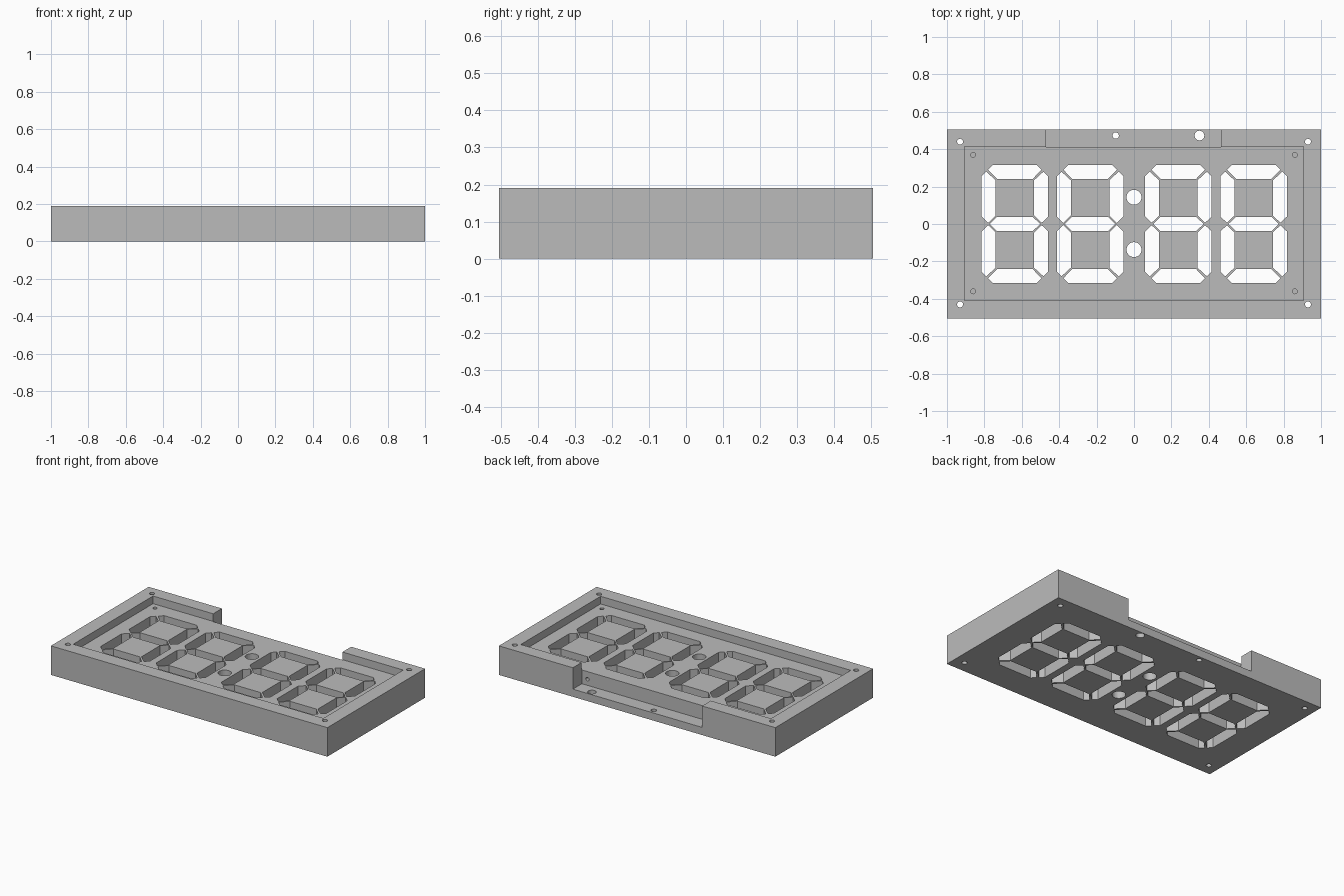
import bpy
import bmesh
import math
from mathutils import Matrix

cube = bpy.data.objects.get("Cube")
if cube:
    bpy.data.objects.remove(cube, do_unlink=True)

WIDTH, DEPTH, HEIGHT = 2.0, 1.01, 0.19
FLOOR, SHELF = 0.14, 0.05

grey = bpy.data.materials.new("plain grey")
grey.use_nodes = True
grey.diffuse_color = (0.5, 0.5, 0.5, 1)
grey.node_tree.nodes["Principled BSDF"].inputs["Base Color"].default_value = (0.5, 0.5, 0.5, 1)


def prism(bm, points, z0, z1):
    """Extrude a flat outline between two heights."""
    face = bm.faces.new([bm.verts.new((x, y, z0)) for x, y in points])
    bm.normal_update()
    if face.normal.z > 0:
        face.normal_flip()
    top = bmesh.ops.extrude_face_region(bm, geom=[face], use_keep_orig=True)["geom"]
    moved = [v for v in top if isinstance(v, bmesh.types.BMVert)]
    bmesh.ops.translate(bm, verts=moved, vec=(0, 0, z1 - z0))
    bmesh.ops.recalc_face_normals(bm, faces=bm.faces)


def block(bm, x0, x1, y0, y1, z0, z1):
    prism(bm, [(x0, y0), (x1, y0), (x1, y1), (x0, y1)], z0, z1)


def hole(bm, x, y, r, z0=-0.1, z1=0.3, sides=24):
    angles = [2 * math.pi * i / sides for i in range(sides)]
    prism(bm, [(x + r * math.cos(a), y + r * math.sin(a)) for a in angles], z0, z1)


def make_object(name, bm):
    mesh = bpy.data.meshes.new(name)
    bm.to_mesh(mesh)
    bm.free()
    obj = bpy.data.objects.new(name, mesh)
    bpy.context.collection.objects.link(obj)
    return obj


def carve(target, name, bm):
    """Subtract a cutter from the target and discard it."""
    cutter = make_object(name, bm)
    cutter.hide_render = True
    mod = target.modifiers.new(name, "BOOLEAN")
    mod.operation, mod.solver, mod.object = "DIFFERENCE", "EXACT", cutter
    bpy.context.view_layer.objects.active = target
    bpy.ops.object.modifier_apply(modifier=mod.name)
    bpy.data.objects.remove(cutter, do_unlink=True)


# Solid housing
bm = bmesh.new()
block(bm, -WIDTH / 2, WIDTH / 2, -DEPTH / 2, DEPTH / 2, 0, HEIGHT)
housing = make_object("clock_display_housing", bm)
housing.data.materials.append(grey)

# Shallow recess inside the rim
bm = bmesh.new()
block(bm, -0.905, 0.905, -0.41, 0.415, FLOOR, 0.3)
carve(housing, "recess_cutter", bm)

# Notch in the back wall, leaving a thin shelf
bm = bmesh.new()
block(bm, -0.47, 0.465, 0.412, 0.6, SHELF, 0.3)
carve(housing, "notch_cutter", bm)

# Seven segment openings for each digit
top_half = [(0.118, 0.315), (0.143, 0.29), (0.095, 0.241)]
side = [(0.178, 0.255), (0.153, 0.28), (0.103, 0.234),
        (0.103, 0.045), (0.143, 0.006), (0.178, 0.04)]
middle_half = [(0.097, 0.037), (0.135, 0), (0.097, -0.037)]


def mirror_x(half):
    return half + [(-x, y) for x, y in reversed(half)]


bm = bmesh.new()
for cx in (-0.637, -0.235, 0.237, 0.64):
    outlines = [mirror_x(middle_half)]
    for sy in (-1, 1):
        outlines.append([(x, sy * y) for x, y in mirror_x(top_half)])
        for sx in (-1, 1):
            outlines.append([(sx * x, sy * y) for x, y in side])
    for outline in outlines:
        prism(bm, [(cx + x, y) for x, y in outline], -0.1, 0.3)

# Colon dots, rim screw holes and shelf holes
for y in (0.143, -0.137):
    hole(bm, 0, y, 0.04, sides=32)
for sx in (-1, 1):
    for y in (0.44, -0.43):
        hole(bm, sx * 0.93, y, 0.016)
    # Blind pilot holes in the recess floor
    for y in (0.37, -0.36):
        hole(bm, sx * 0.86, y, 0.013, z0=0.04)
hole(bm, -0.098, 0.473, 0.017)
hole(bm, 0.35, 0.473, 0.026)
carve(housing, "opening_cutters", bm)

# Cable hole drilled into the wall behind the shelf
bm = bmesh.new()
hole(bm, 0, 0, 0.012, z0=0, z1=0.12)
bm.transform(Matrix.Translation((0.425, 0.45, 0.09)) @ Matrix.Rotation(math.pi / 2, 4, "X"))
carve(housing, "cable_hole_cutter", bm)
